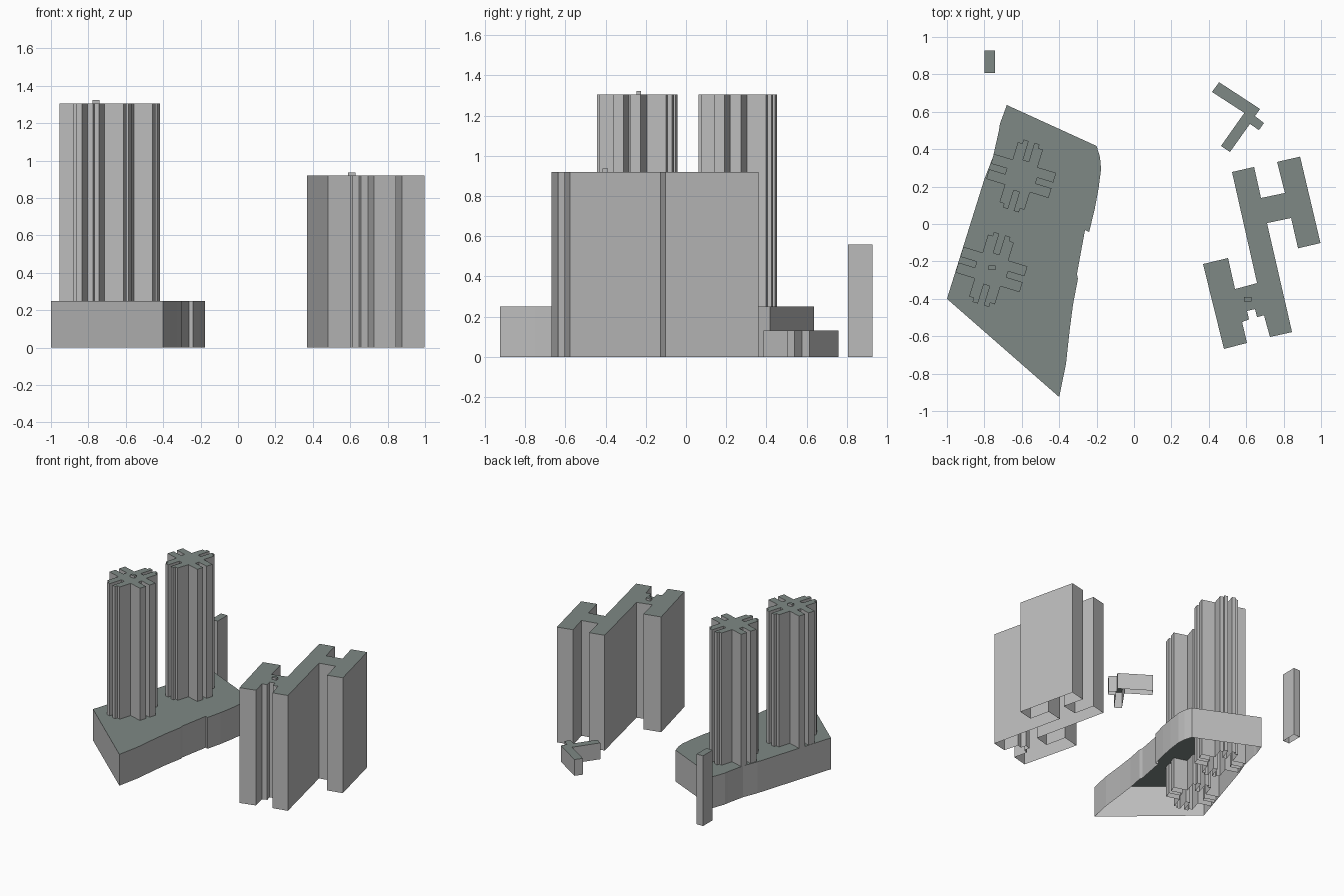
import bpy, bmesh
from math import radians
from mathutils import Matrix, Vector

cube = bpy.data.objects.get("Cube")
if cube:
    bpy.data.objects.remove(cube, do_unlink=True)


def make_material(name, colour):
    mat = bpy.data.materials.new(name)
    mat.use_nodes = True
    mat.diffuse_color = colour
    mat.node_tree.nodes["Principled BSDF"].inputs["Base Color"].default_value = colour
    return mat


wall_mat = make_material("wall grey", (0.5, 0.5, 0.5, 1))
roof_mat = make_material("roof green grey", (0.21, 0.25, 0.235, 1))


def block(name, outline, top, base=0.0):
    """Raise an outline into a shell with walls and a flat roof, open below."""
    pts = [Vector(p) for p in outline]
    area = sum(a.cross(b) for a, b in zip(pts, pts[1:] + pts[:1]))
    if area < 0:
        pts.reverse()
    bm = bmesh.new()
    low = [bm.verts.new((p.x, p.y, base)) for p in pts]
    high = [bm.verts.new((p.x, p.y, top)) for p in pts]
    for i in range(len(pts)):
        j = (i + 1) % len(pts)
        bm.faces.new((low[i], low[j], high[j], high[i]))
    bm.faces.new(high).material_index = 1
    mesh = bpy.data.meshes.new(name)
    bm.to_mesh(mesh)
    bm.free()
    mesh.materials.append(wall_mat)
    mesh.materials.append(roof_mat)
    obj = bpy.data.objects.new(name, mesh)
    bpy.context.collection.objects.link(obj)
    return obj


def rectangle(centre, width, depth, angle=0):
    turn = Matrix.Rotation(radians(angle), 2)
    corners = ((-1, -1), (1, -1), (1, 1), (-1, 1))
    return [Vector(centre) + turn @ Vector((x * width / 2, y * depth / 2))
            for x, y in corners]


def wing(length, shoulder, tip_half):
    """One wing along +x: two fingers with a slot between, stepped at the tip."""
    half, slot, inner = 0.07, 0.016, 0.085
    side = [(half, half), (shoulder, half)]
    if shoulder < length:
        side += [(shoulder, tip_half), (length, tip_half)]
    else:
        side[-1] = (length, half)
    side += [(length, slot), (inner, slot)]
    return [(x, -y) for x, y in side] + side[:0:-1]


def cross_tower(name, centre, scale, height):
    outline = []
    for quarter in range(4):
        shape = wing(0.19, 0.168, 0.045) if quarter % 2 else wing(0.174, 0.174, 0.07)
        turn = Matrix.Rotation(radians(90 * quarter - 17), 2)
        outline += [Vector(centre) + turn @ Vector(p) * scale for p in shape]
    return block(name, outline, height)


# Shared podium with gently curved sides
block("podium", [
    (-.68, .636), (-.2, .417), (-.182, .358), (-.176, .294), (-.19, .187),
    (-.21, .08), (-.24, -.043), (-.262, -.032), (-.305, -.267), (-.3, -.294),
    (-.326, -.43), (-.343, -.56), (-.364, -.75), (-.4, -.925), (-1, -.4),
    (-.8, .24), (-.754, .358), (-.722, .5), (-.717, .535)], 0.25)

# Pair of cross-shaped towers rising through the podium
cross_tower("back_tower", (-.603, .257), 1.0, 1.305)
cross_tower("front_tower", (-.762, -.243), 1.03, 1.305)
block("front_tower_roof_box", rectangle((-.76, -.235), .038, .024), 1.323, 1.305)

# Slab block made of two linked H plans
block("slab_block", [
    (.524, .278), (.642, .305), (.679, .139), (.807, .166), (.765, .332),
    (.888, .36), (.997, -.102), (.877, -.13), (.84, .032), (.711, .005),
    (.845, -.578), (.727, -.604), (.695, -.488), (.658, -.498), (.647, -.455),
    (.604, -.465), (.615, -.51), (.578, -.524), (.604, -.636), (.481, -.668),
    (.369, -.214), (.503, -.182), (.54, -.348), (.658, -.316)], 0.92)
block("slab_roof_box", rectangle((.608, -.402), .038, .026), .937, .92)

# Low building with angled arms
block("low_building", [
    (.455, .758), (.674, .615), (.647, .577), (.695, .54), (.668, .502),
    (.62, .535), (.513, .385), (.465, .417), (.59, .594), (.417, .706)], 0.13)

# Slim free-standing tower
block("slim_tower", rectangle((-.772, .867), .056, .122), 0.56)
